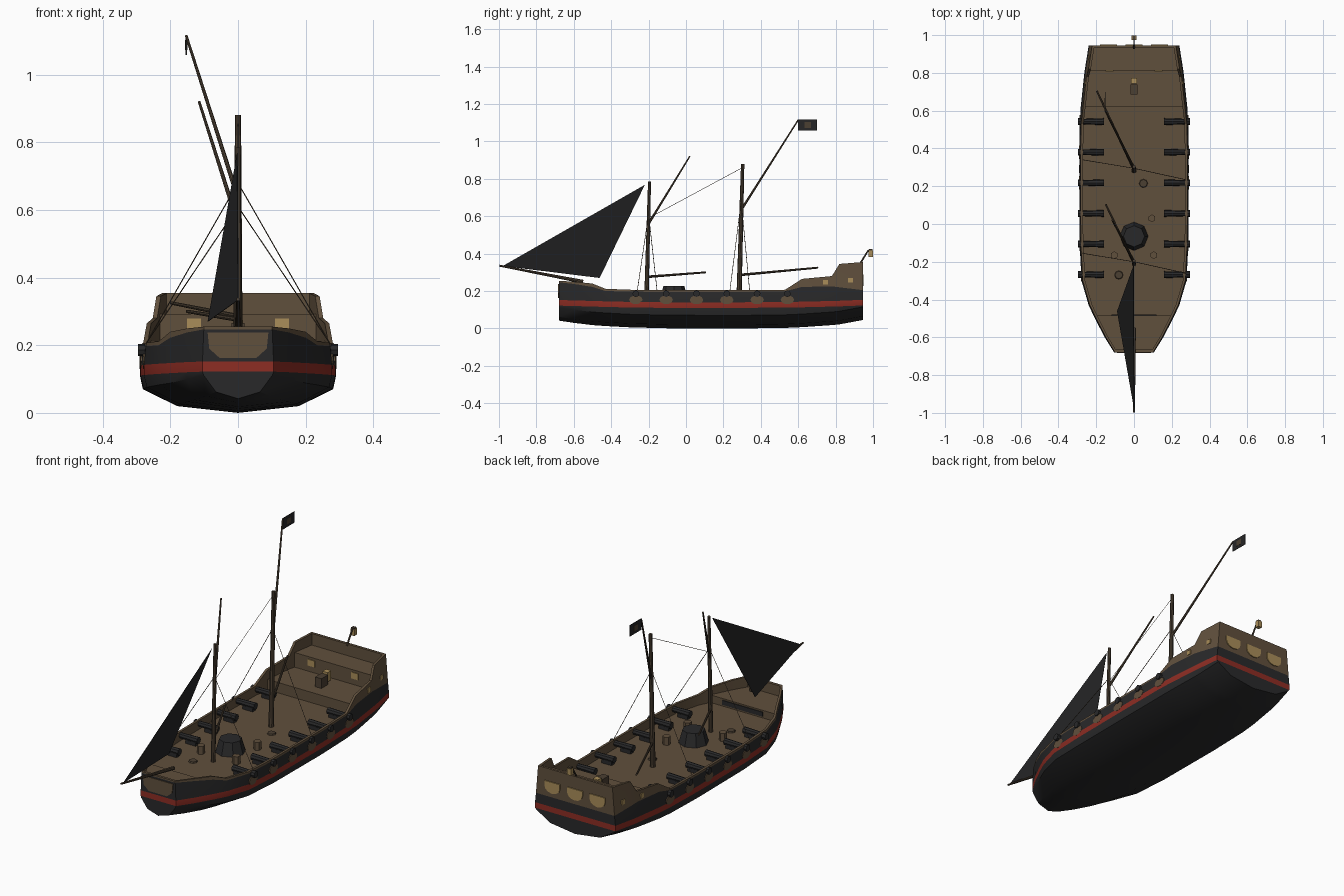
import bpy, bmesh, math
from mathutils import Vector, Matrix

cube = bpy.data.objects.get("Cube")
if cube:
    bpy.data.objects.remove(cube)


def material(name, rgb):
    m = bpy.data.materials.new(name)
    m.use_nodes = True
    m.diffuse_color = (*rgb, 1)
    bsdf = next(n for n in m.node_tree.nodes if n.type == 'BSDF_PRINCIPLED')
    bsdf.inputs["Base Color"].default_value = (*rgb, 1)
    bsdf.inputs["Roughness"].default_value = 0.9
    return m


TIMBER = material("timber_brown", (0.118, 0.08, 0.046))
SPAR = material("dark_wood", (0.07, 0.05, 0.032))
BLACK = material("tarred_black", (0.022, 0.022, 0.023))
RED = material("stripe_red", (0.27, 0.026, 0.017))
GOLD = material("lamp_gold", (0.4, 0.27, 0.1))
CLOTH = material("sail_charcoal", (0.019, 0.019, 0.02))


def finish(name, bm, *mats):
    bmesh.ops.recalc_face_normals(bm, faces=bm.faces)
    mesh = bpy.data.meshes.new(name)
    bm.to_mesh(mesh)
    bm.free()
    for m in mats:
        mesh.materials.append(m)
    ob = bpy.data.objects.new(name, mesh)
    bpy.context.collection.objects.link(ob)
    return ob


def rod(name, a, b, r1, r2, mat, sides=8):
    a, b = Vector(a), Vector(b)
    bm = bmesh.new()
    spin = (b - a).to_track_quat('Z', 'Y').to_matrix().to_4x4()
    bmesh.ops.create_cone(bm, cap_ends=True, segments=sides, radius1=r1, radius2=r2,
                          depth=(b - a).length, matrix=Matrix.Translation((a + b) / 2) @ spin)
    return finish(name, bm, mat)


def box(name, centre, size, mat):
    bm = bmesh.new()
    bmesh.ops.create_cube(bm, size=1, matrix=Matrix.Translation(centre) @ Matrix.Diagonal((*size, 1)))
    return finish(name, bm, mat)


def plate(name, points, push, mat):
    """Flat polygon given a small thickness along push."""
    bm = bmesh.new()
    face = bm.faces.new([bm.verts.new(p) for p in points])
    out = bmesh.ops.extrude_face_region(bm, geom=[face], use_keep_orig=True)
    bmesh.ops.translate(bm, vec=push, verts=[v for v in out["geom"] if isinstance(v, bmesh.types.BMVert)])
    return finish(name, bm, mat)


# Hull stations: y, half beam, keel, stripe base, paint top, rail top
STATIONS = [
    (-0.68, 0.105, 0.042, 0.122, 0.247, 0.255), (-0.6, 0.155, 0.03, 0.12, 0.238, 0.25),
    (-0.5, 0.207, 0.018, 0.117, 0.222, 0.24), (-0.43, 0.24, 0.013, 0.115, 0.2, 0.212),
    (-0.3, 0.278, 0.006, 0.112, 0.197, 0.207), (-0.1, 0.288, 0.001, 0.11, 0.195, 0.205),
    (0.3, 0.29, 0, 0.11, 0.195, 0.205), (0.53, 0.287, 0.003, 0.112, 0.199, 0.207),
    (0.62, 0.282, 0.007, 0.113, 0.222, 0.265), (0.78, 0.265, 0.018, 0.117, 0.225, 0.28),
    (0.82, 0.26, 0.022, 0.118, 0.22, 0.345), (0.945, 0.24, 0.045, 0.123, 0.205, 0.355)]
WALL, DECK = 0.013, 0.157


def lean(b, z):
    return b * (1 - 0.35 * max(0, z - 0.14))


def half_width(y, z):
    for s, t in zip(STATIONS, STATIONS[1:]):
        if y <= t[0]:
            break
    f = (y - s[0]) / (t[0] - s[0])
    return lean(s[1] + (t[1] - s[1]) * f, z)


bm = bmesh.new()
rings = []
for y, b, keel, stripe, paint, top in STATIONS:
    side = [(0, keel), (0.62 * b, keel + 0.02), (0.97 * b, keel + 0.07), (b, stripe), (b, stripe + 0.03),
            (lean(b, paint), paint), (lean(b, top), top), (lean(b, top) - WALL, top),
            (lean(b, top) - WALL, DECK)]
    loop = side + [(-x, z) for x, z in side[:0:-1]]
    rings.append([bm.verts.new((x, y, z)) for x, z in loop])
band = [0, 0, 0, 1, 0, 2, 2, 2, 2]
n = len(rings[0])
for r, s in zip(rings, rings[1:]):
    for i in range(n):
        k = (i + 1) % n
        bm.faces.new((r[i], r[k], s[k], s[i])).material_index = band[min(i, n - 1 - i)]
for r in (rings[0], rings[-1]):
    for i in range(6):
        corners = [r[i], r[i + 1], r[n - 1 - i]] + ([r[n - i]] if i else [])
        bm.faces.new(corners).material_index = band[i]
hull = finish("hull", bm, BLACK, RED, TIMBER)
bpy.ops.object.select_all(action='DESELECT')
hull.select_set(True)
bpy.context.view_layer.objects.active = hull
bpy.ops.object.shade_smooth_by_angle(angle=math.radians(32))


def hull_block(name, ys, low, high, mat=TIMBER):
    """Solid that follows the inside of the hull between the given stations."""
    bm = bmesh.new()
    loops = []
    for y in ys:
        lo, hi = half_width(y, low) - 0.006, half_width(y, high) - 0.006
        loops.append([bm.verts.new(p) for p in
                      ((-lo, y, low), (lo, y, low), (hi, y, high), (-hi, y, high))])
    for a, b in zip(loops, loops[1:]):
        for i in range(4):
            k = (i + 1) % 4
            bm.faces.new((a[i], a[k], b[k], b[i]))
    bm.faces.new(loops[0])
    bm.faces.new(loops[-1])
    return finish(name, bm, mat)


hull_block("foredeck", (-0.675, -0.6, -0.5, -0.485), 0.15, 0.198)
hull_block("bow_bulwark", (-0.679, -0.665), 0.15, 0.254)
hull_block("quarterdeck", (0.62, 0.78, 0.815), 0.15, 0.213)
hull_block("poop_deck", (0.812, 0.82, 0.94), 0.15, 0.292)
hull_block("stern_bulwark", (0.931, 0.944), 0.15, 0.354)
box("foredeck_panel", (0, -0.483, 0.178), (0.24, 0.006, 0.024), BLACK)

# Brown panel on the flat bow
plate("bow_panel", [(-0.09, -0.68, 0.238), (0.09, -0.68, 0.238), (0.085, -0.68, 0.19),
                    (0.055, -0.68, 0.163), (-0.055, -0.68, 0.163), (-0.085, -0.68, 0.19)],
      (0, -0.004, 0), TIMBER)

# Stern windows with rounded lower edges
for label, x in (("right", -0.135), ("middle", 0), ("left", 0.135)):
    pts = [(x - 0.046, 0.945, 0.288), (x + 0.046, 0.945, 0.288)]
    pts += [(x + 0.046 * math.cos(a), 0.945, 0.262 - 0.035 * math.sin(a))
            for a in (math.pi * i / 6 for i in range(7))]
    plate("stern_window_" + label, pts, (0, 0.005, 0), GOLD)

for side, s in (("left", 1), ("right", -1)):
    # Cabin windows on the poop front and quarters
    box("cabin_window_" + side, (s * 0.13, 0.811, 0.262), (0.042, 0.006, 0.034), GOLD)
    for i, (y, z) in enumerate(((0.745, 0.246), (0.88, 0.257))):
        box(f"quarter_window_{side}_{i}", (s * half_width(y, z), y, z), (0.008, 0.026, 0.024), GOLD)
    # Guns and their port panels
    for i in range(6):
        y = -0.268 + 0.162 * i
        w = half_width(y, 0.16)
        rod(f"gun_barrel_{side}_{i}", (s * 0.16, y, 0.186), (s * 0.29, y, 0.186), 0.018, 0.014, BLACK)
        rod(f"gun_muzzle_{side}_{i}", (s * 0.275, y, 0.186), (s * 0.296, y, 0.186), 0.018, 0.018, BLACK)
        box(f"gun_carriage_{side}_{i}", (s * 0.2, y, 0.165), (0.06, 0.026, 0.022), BLACK)
        port = [(s * (w - 0.003), y + 0.036 * math.cos(a), 0.153 + 0.024 * math.sin(a))
                for a in (math.tau * j / 10 for j in range(10))]
        plate(f"gun_port_{side}_{i}", port, (s * 0.006, 0, 0), TIMBER)

# Masts, gaffs, booms and bowsprit
rod("fore_mast", (0, -0.212, 0.15), (0, -0.195, 0.785), 0.012, 0.008, SPAR)
rod("main_mast", (0, 0.283, 0.15), (0, 0.303, 0.88), 0.014, 0.009, SPAR)
rod("fore_gaff", (0, -0.2, 0.56), (-0.115, 0.02, 0.92), 0.007, 0.004, SPAR)
rod("main_gaff", (0, 0.296, 0.635), (-0.153, 0.6, 1.115), 0.007, 0.004, SPAR)
rod("fore_boom", (0, -0.208, 0.276), (-0.15, 0.105, 0.3), 0.007, 0.005, SPAR)
rod("main_boom", (0, 0.287, 0.286), (-0.197, 0.705, 0.325), 0.007, 0.005, SPAR)
rod("bowsprit", (0, -0.55, 0.25), (0, -0.998, 0.336), 0.01, 0.005, SPAR)

# Rigging lines
for label, y, z in (("fore", -0.2, 0.61), ("main", 0.295, 0.68)):
    rod(label + "_shroud_left", (0, y, z), (0.272, y - 0.06, 0.205), 0.0016, 0.0016, SPAR, 4)
    rod(label + "_shroud_right", (0, y, z), (-0.272, y + 0.045, 0.205), 0.0016, 0.0016, SPAR, 4)
rod("mast_stay", (0, 0.302, 0.86), (0, -0.2, 0.59), 0.0012, 0.0012, SPAR, 4)

# Headsail and flag
plate("headsail", [(0, -0.98, 0.334), (-0.003, -0.22, 0.768), (-0.09, -0.462, 0.27)],
      (0.002, 0, 0), CLOTH)
box("flag", (-0.153, 0.65, 1.088), (0.003, 0.1, 0.06), CLOTH)
box("flag_emblem", (-0.153, 0.65, 1.088), (0.006, 0.035, 0.03), SPAR)

# Deck fittings
rod("capstan", (0, -0.065, 0.155), (0, -0.065, 0.226), 0.076, 0.056, BLACK)
for i, (x, y) in enumerate(((0.095, 0.03), (0.105, -0.165), (-0.105, -0.165))):
    rod(f"barrel_{i}", (x, y, 0.155), (x, y, 0.2), 0.02, 0.02, TIMBER, 6)
for i, (x, y) in enumerate(((-0.08, -0.27), (0.05, 0.215))):
    rod(f"rope_coil_{i}", (x, y, 0.155), (x, y, 0.164), 0.024, 0.02, SPAR, 8)
box("helm_stand", (0, 0.712, 0.238), (0.038, 0.055, 0.055), SPAR)
box("helm_top", (0, 0.758, 0.25), (0.03, 0.03, 0.05), GOLD)

# Stern lantern
rod("lantern_pole", (0, 0.93, 0.345), (0, 0.976, 0.42), 0.005, 0.004, SPAR, 6)
box("lantern", (0, 0.987, 0.4), (0.024, 0.024, 0.034), GOLD)
box("lantern_cap", (0, 0.987, 0.42), (0.018, 0.018, 0.008), SPAR)
